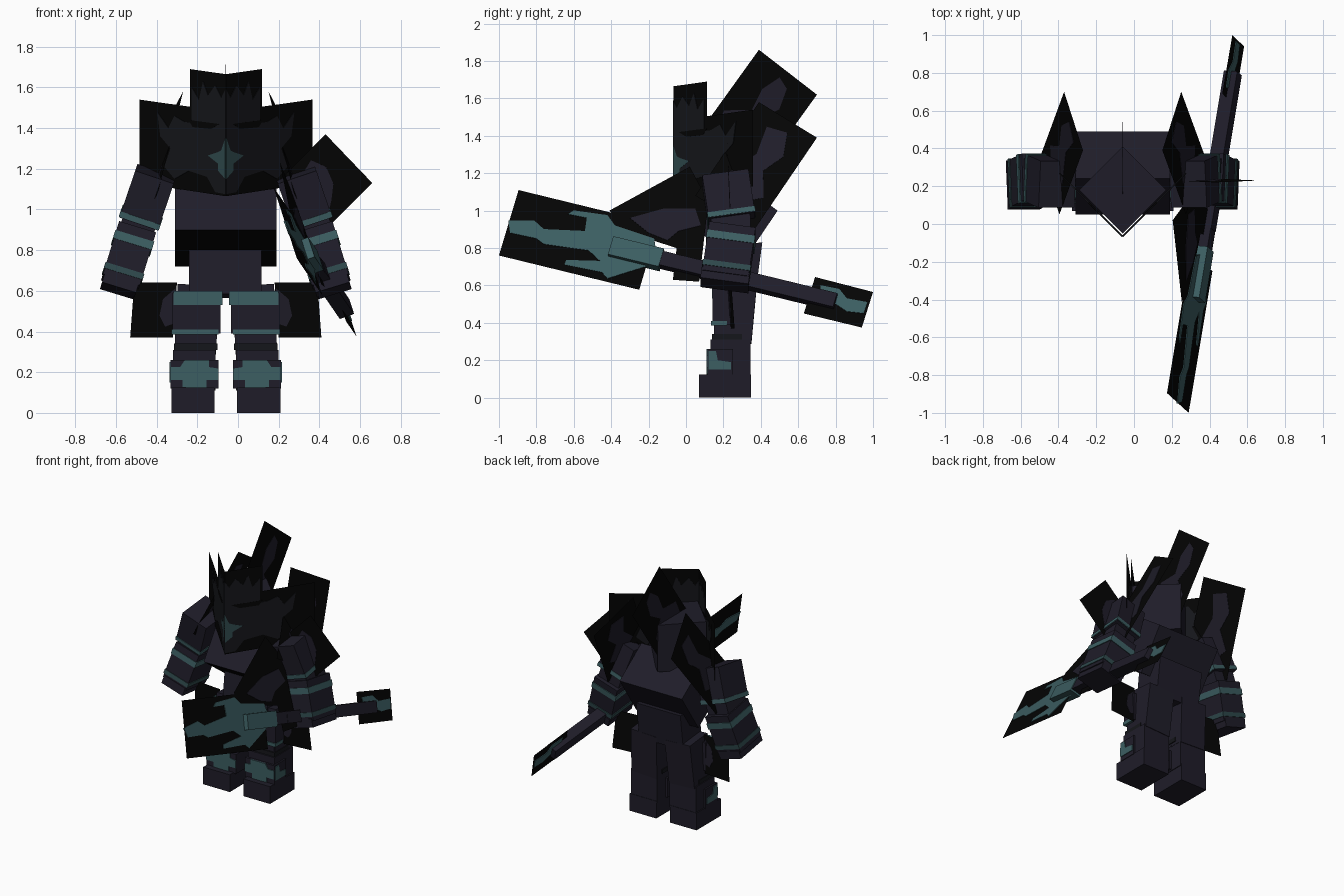
import bpy, bmesh, math
from mathutils import Vector, Matrix

cube = bpy.data.objects.get("Cube")
if cube:
    bpy.data.objects.remove(cube)

CX = -0.06  # mirror plane of the body


def material(name, col):
    m = bpy.data.materials.new(name)
    m.use_nodes = True
    m.diffuse_color = (*col, 1)
    b = m.node_tree.nodes["Principled BSDF"]
    b.inputs["Base Color"].default_value = (*col, 1)
    b.inputs["Roughness"].default_value = 0.9
    return m


BLACK = material("black", (0.0012, 0.0012, 0.0012))
CHARCOAL = material("charcoal", (0.0075, 0.008, 0.0105))
PURPLE = material("dark purple", (0.0135, 0.012, 0.022))
TEAL = material("teal", (0.045, 0.112, 0.122))
DEEP = material("deep teal", (0.028, 0.067, 0.073))


def finish(name, bm, mats):
    bmesh.ops.recalc_face_normals(bm, faces=bm.faces)
    me = bpy.data.meshes.new(name)
    bm.to_mesh(me)
    bm.free()
    for m in mats:
        me.materials.append(m)
    ob = bpy.data.objects.new(name, me)
    bpy.context.collection.objects.link(ob)
    return ob


def plate(name, pts, mat, th=0):
    """Flat sheet from an outline; painted markings get a little thickness."""
    bm = bmesh.new()
    bm.faces.new([bm.verts.new(p) for p in pts])
    ob = finish(name, bm, [mat])
    if th:
        s = ob.modifiers.new("thickness", 'SOLIDIFY')
        s.thickness, s.offset = th, 0


def box(name, lo, hi, mat):
    lo, hi = Vector(lo), Vector(hi)
    bm = bmesh.new()
    bmesh.ops.create_cube(bm, size=1, matrix=Matrix.Translation((lo + hi) / 2)
                          @ Matrix.Diagonal((*(hi - lo), 1)))
    finish(name, bm, [mat])


def beam(name, a, b, w, d, mat, side=(0, 1, 0)):
    """Box running from a to b, w across and d along the side direction."""
    a, b = Vector(a), Vector(b)
    z = (b - a).normalized()
    x = Vector(side).cross(z).normalized()
    y = z.cross(x)
    rot = Matrix((x, y, z)).transposed().to_4x4()
    bm = bmesh.new()
    bmesh.ops.create_cube(bm, size=1, matrix=Matrix.Translation((a + b) / 2) @ rot
                          @ Matrix.Diagonal((w, d, (b - a).length, 1)))
    finish(name, bm, [mat])


def side_block(name, prof, x0, x1, mats, accent=None):
    """Depth/height profile extruded sideways; one strip may take the second colour."""
    bm = bmesh.new()
    ends = [[bm.verts.new((x, y, z)) for y, z in prof] for x in (x0, x1)]
    for e in ends:
        bm.faces.new(e)
    for i in range(len(prof)):
        j = (i + 1) % len(prof)
        f = bm.faces.new((ends[0][i], ends[0][j], ends[1][j], ends[1][i]))
        f.material_index = 1 if i == accent else 0
    finish(name, bm, mats)


def mir(p, s):
    return Vector((CX + s * (p[0] - CX), p[1], p[2]))


def quad_map(o, u, v):
    o, u, v = Vector(o), Vector(u), Vector(v)
    return lambda a, b: o + u * a + v * b


SQUARE = ((0, 0), (1, 0), (1, 1), (0, 1))

# Hunched torso with a black underside, and the pelvis below it
side_block("torso", [(.05, .90), (.30, .72), (.49, 1.0), (.24, 1.18)], -.31, .19, [PURPLE, BLACK], 0)
side_block("pelvis", [(.19, .81), (.165, .585), (.372, .565), (.408, .83)], -.24, .115, [PURPLE])

# Upper chest block turned 45 degrees behind the mask
beam("chest_block", (CX, .18, 1.10), (CX, .18, 1.44), .325, .325, PURPLE, side=(1, 1, 0))

# Outlines on the V-shaped face plates: distance from centre, height
CROWN = [(0, 1.38), (.177, 1.40), (.177, 1.69), (0, 1.665)]
CROWN_FACE = [(0, 1.40), (.165, 1.41), (.165, 1.60), (.13, 1.54), (.11, 1.63), (.085, 1.56), (.05, 1.61), (.02, 1.55), (0, 1.59)]
SHEET = [(0, 1.065), (.425, 1.13), (.425, 1.54), (0, 1.48)]
MASK = [(0, 1.075), (.05, 1.085), (.09, 1.16), (.18, 1.19), (.25, 1.15), (.30, 1.21), (.27, 1.30),
        (.32, 1.36), (.335, 1.48), (.28, 1.40), (.25, 1.46), (.20, 1.43), (.1, 1.42), (0, 1.43)]
BROW = [(.03, 1.42), (.18, 1.44), (.16, 1.405), (.07, 1.395)]
EMBLEM = [(0, 1.15), (.035, 1.19), (.035, 1.225), (.085, 1.265), (.04, 1.28), (.02, 1.29), (0, 1.35)]

for s, side in ((1, "left"), (-1, "right")):
    def face(o):
        return [mir((CX + u, -.066 + u, z), s) for u, z in o]
    plate(side + "_crown", face(CROWN), BLACK)
    plate(side + "_crown_face", face(CROWN_FACE), CHARCOAL, .007)
    plate(side + "_mask_sheet", face(SHEET), BLACK)
    plate(side + "_mask", face(MASK), CHARCOAL, .007)
    plate(side + "_brow", face(BROW), BLACK, .009)
    plate(side + "_emblem", face(EMBLEM), DEEP, .009)

    # Shoulder wing: one slanted sheet reaching back and up
    m = quad_map((.15, .39, 1.58), (.10, .31, -.19), (.125, -.34, -.50))
    plate(side + "_wing", [mir(m(*c), s) for c in SQUARE], BLACK)
    plate(side + "_wing_patch", [mir(m(*c), s) for c in
          ((.3, .15), (.6, .1), (.75, .3), (.62, .5), (.85, .7), (.5, .9), (.2, .7), (.4, .4))], PURPLE, .004)

    # Arm bent at the elbow: two armoured boxes with teal bands
    shoulder, elbow, hand = Vector((.285, .21, 1.175)), Vector((.375, .25, .91)), Vector((.47, .205, .60))

    def at(t):
        p = shoulder.lerp(elbow, t / .45) if t < .45 else elbow.lerp(hand, (t - .45) / .55)
        return mir(p, s)
    beam(side + "_upper_arm", at(0), at(.39), .20, .25, PURPLE)
    beam(side + "_upper_arm_band", at(.34), at(.385), .208, .258, TEAL)
    beam(side + "_elbow", at(.3), at(.55), .17, .21, PURPLE)
    beam(side + "_forearm", at(.47), at(.93), .19, .25, PURPLE)
    beam(side + "_forearm_band", at(.55), at(.62), .200, .260, TEAL)
    beam(side + "_cuff_band", at(.83), at(.88), .200, .260, DEEP)
    beam(side + "_hand", at(.9), at(1), .175, .26, PURPLE)

    # Leg
    def leg(part, x0, x1, y0, y1, z0, z1, mat):
        xs = sorted((mir((x0, 0, 0), s).x, mir((x1, 0, 0), s).x))
        box(f"{side}_{part}", (xs[0], y0, z0), (xs[1], y1, z1), mat)
    beam(side + "_thigh", mir((.075, .28, .62), s), mir((.09, .25, .30), s), .205, .20, PURPLE)
    leg("thigh_guard", -.035, .203, .142, .24, .39, .59, PURPLE)
    leg("thigh_band", -.045, .198, .139, .21, .53, .60, TEAL)
    leg("thigh_hem", -.025, .206, .135, .22, .385, .41, TEAL)
    leg("knee", -.012, .185, .15, .345, .29, .39, PURPLE)
    leg("knee_strap", -.02, .195, .14, .30, .31, .34, CHARCOAL)
    leg("shin", -.01, .20, .13, .345, .11, .31, PURPLE)
    leg("shin_guard", -.025, .212, .115, .25, .12, .26, PURPLE)
    leg("foot", -.005, .208, .07, .348, 0, .125, PURPLE)
    # Painted cross on the shin guard
    m = quad_map((-.025, .113, .12), (.237, 0, 0), (0, 0, .14))
    plate(side + "_shin_cross", [mir(m(*c), s) for c in
          ((.25, 0), (.75, .05), (.75, .3), (1, .3), (1, .75), (.8, .75), (.7, 1), (.2, 1),
           (.2, .75), (0, .7), (0, .3), (.25, .3))], TEAL, .008)
    plate(side + "_shin_side_mark", [mir((.214, y, z), s) for y, z in
          ((.12, .15), (.24, .15), (.24, .19), (.17, .20), (.16, .25), (.12, .25))], TEAL, .006)

    # Flared hip plate
    m = quad_map((.18, .22, .64), (.21, .02, 0), (.02, .02, -.27))
    plate(side + "_hip_plate", [mir(m(*c), s) for c in SQUARE], BLACK)
    plate(side + "_hip_patch", [mir(m(*c), s) for c in
          ((.02, .1), (.3, .3), (.35, .6), (.2, .8), (.02, .75))], PURPLE, .004)

# Tall fin on the back
m = quad_map((CX, .39, 1.86), (0, .31, -.24), (0, -.36, -.50))
plate("back_fin", [m(*c) for c in SQUARE], BLACK)
plate("back_fin_patch", [m(*c) for c in
      ((.45, .08), (.62, .12), (.7, .3), (.55, .5), (.85, .62), (.8, .98), (.2, .98), (.1, .6), (.4, .45), (.35, .25))], PURPLE, .003)

# Diamond plate on the sword-arm shoulder
m = quad_map((.43, .22, 1.37), (.23, .01, -.24), (-.22, .01, -.22))
plate("shoulder_diamond", [m(*c) for c in SQUARE], BLACK)
plate("shoulder_diamond_patch", [m(*c) for c in
      ((.12, .45), (.35, .35), (.6, .45), (.75, .65), (.9, .9), (.5, .95), (.2, .8))], PURPLE, .004)


# Sword: outlines given as depth and height, placed on one tilted plane
ORIGIN, AXIS, UP = Vector((.39, 0, .705)), Vector((.167, 1, -.243)), Vector((-.30, .274, .914))


def sw(y, z):
    t = (z - .705 + .243 * y) / .981
    return ORIGIN + AXIS * (y - .274 * t) + UP * t


def sword_plate(name, o, mat, th=0):
    plate(name, [sw(*p) for p in o], mat, th)


def grip(name, s0, s1, w, d, mat):
    beam(name, ORIGIN + AXIS * s0, ORIGIN + AXIS * s1, w, d, mat, side=UP)


sword_plate("blade", [(-.895, 1.11), (-1.0, .76), (-.25, .577), (-.145, .927)], BLACK)
sword_plate("blade_marking", [(-.95, .945), (-.81, .945), (-.76, .90), (-.54, .89), (-.53, .96), (-.63, .98),
            (-.60, 1.0), (-.42, .975), (-.38, .92), (-.17, .85), (-.15, .72), (-.28, .68), (-.42, .636),
            (-.45, .67), (-.65, .71), (-.64, .735), (-.46, .73), (-.52, .786), (-.76, .82), (-.80, .85),
            (-.94, .88)], TEAL, .009)
sword_plate("guard", [(-.41, 1.0), (.02, 1.235), (.12, 1.05), (.07, .62), (-.07, .63), (-.05, .80), (-.3, .88)], BLACK)
sword_plate("guard_patch", [(-.30, .96), (-.12, 1.01), (.05, 1.01), (.08, .92), (-.04, .89), (-.1, .84), (-.2, .88)], PURPLE, .007)
grip("blade_core", -.40, -.13, .08, .105, TEAL)
grip("blade_collar", -.13, -.03, .07, .08, PURPLE)
grip("handle", -.03, .80, .075, .08, PURPLE)
sword_plate("pommel", [(.69, .645), (1.0, .565), (.94, .375), (.63, .45)], BLACK)
sword_plate("pommel_marking", [(.72, .60), (.82, .58), (.86, .53), (.97, .51), (.95, .45), (.86, .46),
            (.80, .50), (.72, .51)], TEAL, .009)
